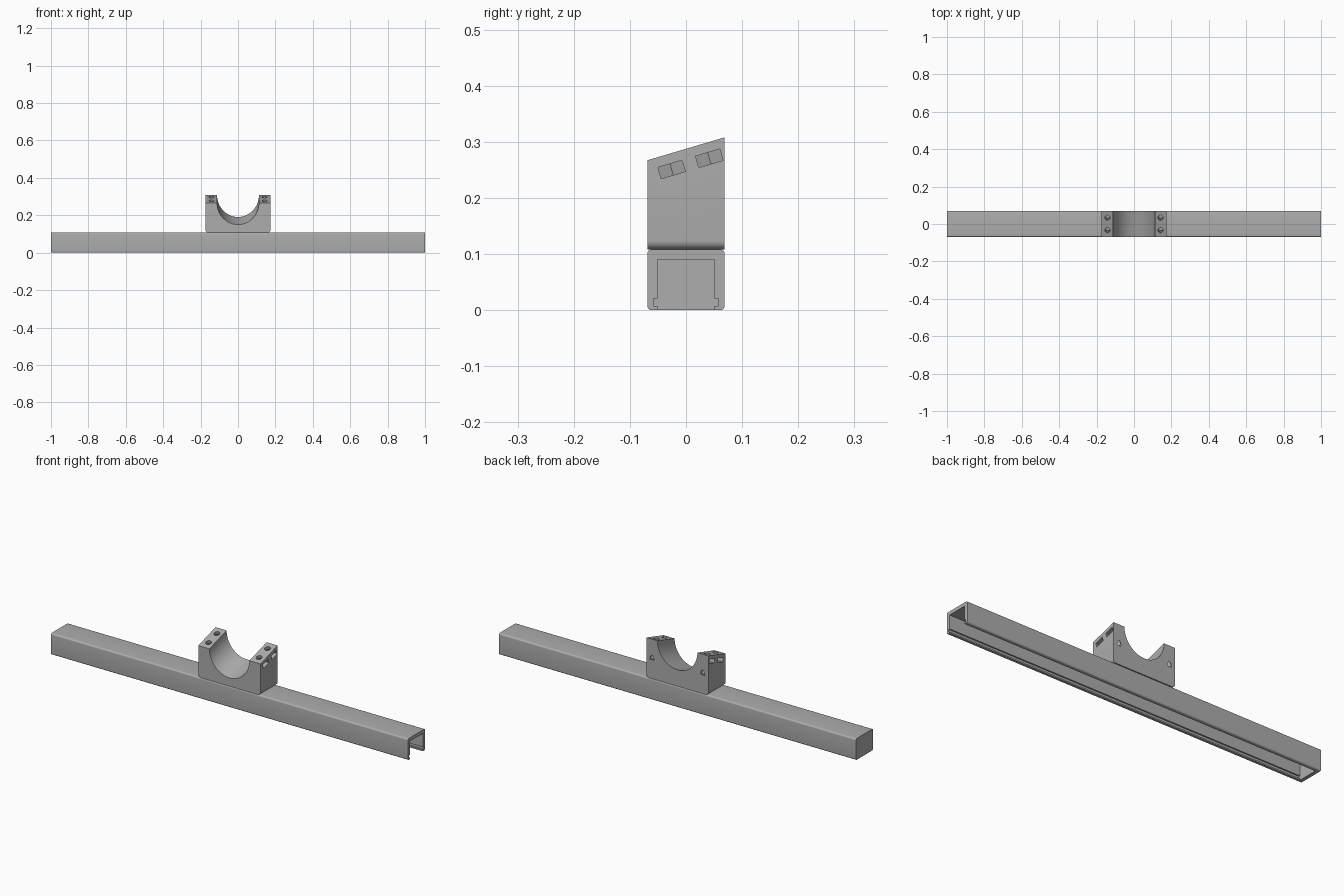
import bpy, bmesh
from math import cos, sin, tan, pi, radians
from mathutils import Matrix, Vector

cube = bpy.data.objects.get("Cube")
if cube:
    bpy.data.objects.remove(cube, do_unlink=True)

HALF_Y = 0.069            # half depth of rail and saddle
RAIL_TOP = 0.108
SLOPE = radians(16.5)     # tilt of the saddle's top
TOP_MID = 0.2875          # height of the sloped top at y = 0

grey = bpy.data.materials.new("plain grey")
grey.use_nodes = True
grey.diffuse_color = (0.42, 0.42, 0.42, 1)
grey.node_tree.nodes["Principled BSDF"].inputs["Base Color"].default_value = grey.diffuse_color

# Axes map a profile (a, b) and extrusion c into the model
ALONG_X = Matrix(((0, 0, 1), (1, 0, 0), (0, 1, 0))).to_4x4()
ALONG_Y = Matrix(((1, 0, 0), (0, 0, 1), (0, 1, 0))).to_4x4()
TILTED = Matrix.Translation((0, 0, TOP_MID)) @ Matrix.Rotation(SLOPE, 4, 'X')


def prism(name, points, low, high, frame):
    """Extrude a closed profile from low to high in the given frame."""
    bm = bmesh.new()
    face = bm.faces.new([bm.verts.new((a, b, low)) for a, b in points])
    new = bmesh.ops.extrude_face_region(bm, geom=[face])["geom"]
    bmesh.ops.translate(bm, vec=(0, 0, high - low),
                        verts=[v for v in new if isinstance(v, bmesh.types.BMVert)])
    bm.transform(frame)
    bmesh.ops.recalc_face_normals(bm, faces=bm.faces)
    mesh = bpy.data.meshes.new(name)
    bm.to_mesh(mesh)
    bm.free()
    mesh.materials.append(grey)
    obj = bpy.data.objects.new(name, mesh)
    bpy.context.collection.objects.link(obj)
    return obj


def arc(cx, cy, radius, start, end, steps):
    return [(cx + radius * cos(start + (end - start) * i / steps),
             cy + radius * sin(start + (end - start) * i / steps)) for i in range(steps + 1)]


def circle(cx, cy, radius, steps):
    return arc(cx, cy, radius, 0, 2 * pi, steps)[:-1]


def select(obj):
    bpy.ops.object.select_all(action='DESELECT')
    obj.select_set(True)
    bpy.context.view_layer.objects.active = obj


def cut(obj, cutter):
    cutter.hide_render = True
    select(obj)
    mod = obj.modifiers.new("cut", 'BOOLEAN')
    mod.operation, mod.solver, mod.object = 'DIFFERENCE', 'EXACT', cutter
    bpy.ops.object.modifier_apply(modifier=mod.name)
    bpy.data.objects.remove(cutter, do_unlink=True)


# Rail: rounded box hollowed from below, open at +x, closed at -x
R = 0.008
w = HALF_Y - R
outline = (arc(w, R, R, -pi / 2, 0, 6) + arc(w, RAIL_TOP - R, R, 0, pi / 2, 6)
           + arc(-w, RAIL_TOP - R, R, pi / 2, pi, 6) + arc(-w, R, R, pi, 1.5 * pi, 6))
rail = prism("channel_rail", outline, -1, 1, ALONG_X)
half = [(0.051, -0.02), (0.051, 0.007), (0.058, 0.007), (0.058, 0.021),
        (0.051, 0.021), (0.051, 0.09)]
cavity = half + [(-y, z) for y, z in reversed(half)]
cut(rail, prism("rail_cavity", cavity, -0.982, 1.1, ALONG_X))

# Saddle block: rounded lower edges, top sheared to the slope
SX, F = 0.174, 0.016
block = (arc(-SX + F, RAIL_TOP + F, F, pi, 1.5 * pi, 8)
         + arc(SX - F, RAIL_TOP + F, F, -pi / 2, 0, 8)
         + [(SX, TOP_MID), (-SX, TOP_MID)])
saddle = prism("saddle_block", block, -HALF_Y, HALF_Y, ALONG_Y)
for v in saddle.data.vertices:
    if v.co.z > TOP_MID - 0.01:
        v.co.z += v.co.y * tan(SLOPE)

# Half-round bore running along the slope
cut(saddle, prism("bore", circle(0, 0, 0.112, 96), -0.3, 0.3, TILTED @ ALONG_Y))

# Screw holes and side nut pockets
NUT = 0.0225
for side in (-1, 1):
    for v in (-0.035, 0.035):
        x = side * 0.142
        cut(saddle, prism("screw_hole", circle(x, v, 0.014, 32), -0.1, 0.05, TILTED))
        pocket = [(x - side * 0.026, v), (x - side * 0.013, v + NUT),
                  (side * 0.25, v + NUT), (side * 0.25, v - NUT), (x - side * 0.013, v - NUT)]
        cut(saddle, prism("nut_pocket", pocket, -0.0385, -0.0175, TILTED))

for part in (rail, saddle):
    select(part)
    bpy.ops.object.shade_smooth_by_angle(angle=radians(30))
